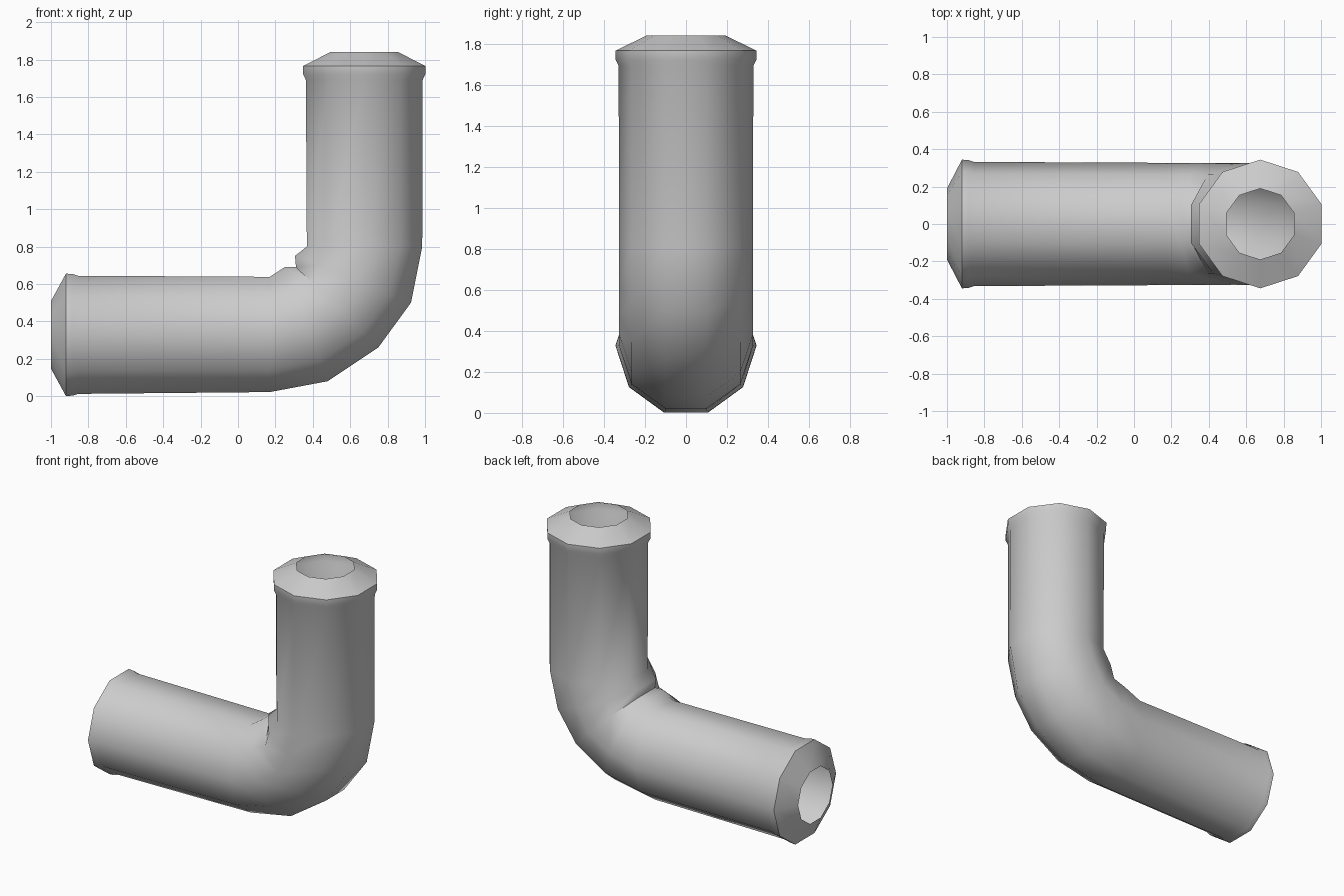
import bpy, bmesh, math
from mathutils import Vector

cube = bpy.data.objects.get("Cube")
if cube:
    bpy.data.objects.remove(cube, do_unlink=True)

SIDES = 10
FLAT = math.cos(math.pi / SIDES)   # flat-to-corner ratio of the section
AXIS_Z, AXIS_X = 0.328, 0.675      # centre lines of the two legs
TUBE_R = 0.327

# Rim profile: position along the leg and corner radius
RIM_X = [(-1.0, 0.19), (-0.92, 0.344), (-0.885, 0.342), (-0.855, 0.332)]
RIM_Z = [(1.69, 0.328), (1.72, 0.343), (1.765, 0.344), (1.84, 0.19)]
# Bend rings: outer point and inner point in the x-z plane
BEND = [((0.17, 0.022), (0.17, 0.638)),
        ((0.48, 0.08), (0.25, 0.69)),
        ((0.75, 0.26), (0.31, 0.69)),
        ((0.925, 0.50), (0.305, 0.75)),
        ((0.985, 0.80), (0.368, 0.80))]

bm = bmesh.new()


def add_ring(outer, inner, radius):
    """Ten-sided section spanning outer to inner, corners out to the radius in y."""
    o = Vector((outer[0], 0, outer[1]))
    i = Vector((inner[0], 0, inner[1]))
    centre, half = (o + i) / 2, (i - o) / 2 / FLAT
    ring = []
    for k in range(SIDES):
        a = math.tau * k / SIDES
        p = centre + half * math.sin(a)
        p.y = radius * math.cos(a)
        ring.append(bm.verts.new(p))
    return ring


# Horizontal leg rim, bend, vertical leg rim
rings = [add_ring((x, AXIS_Z - r * FLAT), (x, AXIS_Z + r * FLAT), r) for x, r in RIM_X]
rings += [add_ring(o, i, TUBE_R) for o, i in BEND]
rings += [add_ring((AXIS_X + r * FLAT, z), (AXIS_X - r * FLAT, z), r) for z, r in RIM_Z]

# Skin the rings with outward faces, leaving both ends open
for a, b in zip(rings, rings[1:]):
    for k in range(SIDES):
        n = (k + 1) % SIDES
        bm.faces.new((a[k], a[n], b[n], b[k]))

mesh = bpy.data.meshes.new("pipe_elbow")
bm.to_mesh(mesh)
bm.free()
pipe = bpy.data.objects.new("pipe_elbow", mesh)
bpy.context.collection.objects.link(pipe)

# Plain grey finish
mat = bpy.data.materials.new("plain_grey")
mat.use_nodes = True
grey = (0.6, 0.6, 0.6, 1)
mat.diffuse_color = grey
mat.node_tree.nodes["Principled BSDF"].inputs["Base Color"].default_value = grey
mesh.materials.append(mat)

bpy.ops.object.select_all(action="DESELECT")
pipe.select_set(True)
bpy.context.view_layer.objects.active = pipe
bpy.ops.object.shade_smooth_by_angle(angle=math.radians(45))
